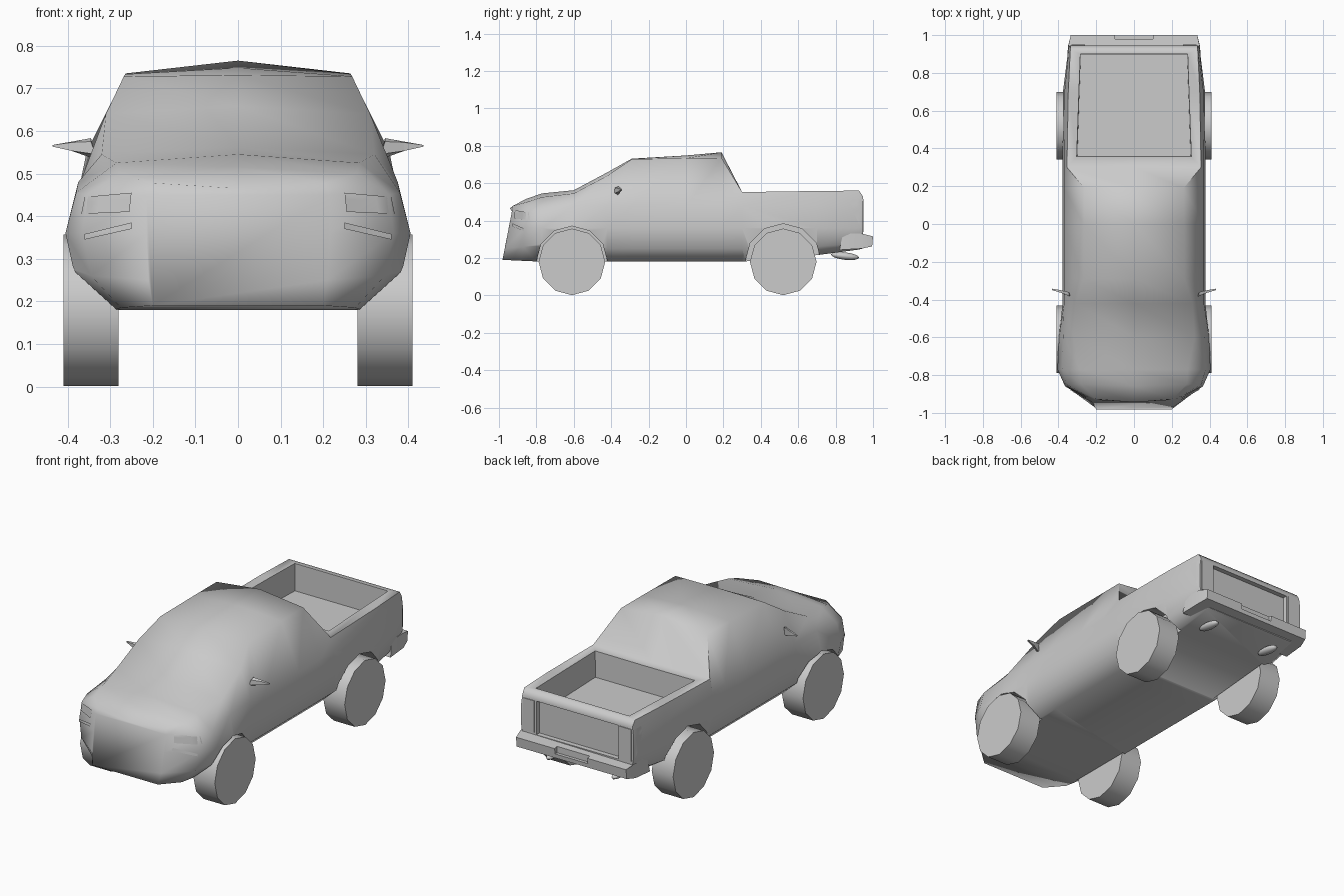
import bpy, bmesh, math
from mathutils import Vector
from mathutils.bvhtree import BVHTree

if "Cube" in bpy.data.objects:
    bpy.data.objects.remove(bpy.data.objects["Cube"])

grey = bpy.data.materials.new("plain_grey")
grey.use_nodes = True
GREY = (0.6, 0.6, 0.6, 1)
grey.diffuse_color = GREY
grey.node_tree.nodes["Principled BSDF"].inputs["Base Color"].default_value = GREY


def add_object(name, bm):
    bmesh.ops.recalc_face_normals(bm, faces=bm.faces)
    mesh = bpy.data.meshes.new(name)
    bm.to_mesh(mesh)
    bm.free()
    mesh.materials.append(grey)
    obj = bpy.data.objects.new(name, mesh)
    bpy.context.collection.objects.link(obj)
    return obj


def select(obj):
    bpy.ops.object.select_all(action="DESELECT")
    obj.select_set(True)
    bpy.context.view_layer.objects.active = obj


def smooth(obj, angle):
    select(obj)
    bpy.ops.object.shade_smooth_by_angle(angle=math.radians(angle))


def loft(name, rings):
    """Skin closed rings of points and cap both ends."""
    bm = bmesh.new()
    rows = [[bm.verts.new(p) for p in ring] for ring in rings]
    n = len(rows[0])
    for a, b in zip(rows, rows[1:]):
        for i in range(n):
            bm.faces.new((a[i], a[(i + 1) % n], b[(i + 1) % n], b[i]))
    bm.faces.new(rows[0])
    bm.faces.new(rows[-1])
    return add_object(name, bm)


def rect(x, y, z0, z1, cx=0):
    return [(cx - x, y, z0), (cx + x, y, z0), (cx + x, y, z1), (cx - x, y, z1)]


def disc(name, x0, x1, y, z, radius, sides=12):
    """Upright cylinder with its axis along x."""
    turn = [2 * math.pi * i / sides for i in range(sides)]
    return loft(name, [[(x, y + radius * math.cos(t), z + radius * math.sin(t))
                        for t in turn] for x in (x0, x1)])


def carve(obj, cutter):
    mod = obj.modifiers.new("cut", "BOOLEAN")
    mod.operation = "DIFFERENCE"
    mod.solver = "EXACT"
    mod.object = cutter
    select(obj)
    bpy.ops.object.modifier_apply(modifier=mod.name)
    bpy.data.objects.remove(cutter)


# Body: half sections of sill, lower side, waist, shoulder, roof edge, crown
SIDE = [(.29, .18), (.365, .25), (.378, .36), (.37, .48)]
TAIL = [(.27, .25), (.33, .28), (.342, .36), (.342, .48), (.335, .53), (0, .53)]
stations = [
    (-.995, [(.2, .19), (.21, .25), (.215, .36), (.215, .45), (.205, .478), (0, .465)]),
    (-.89, [(.275, .185), (.345, .26), (.365, .36), (.355, .45), (.28, .5), (0, .515)]),
    (-.77, [(.29, .18), (.385, .27), (.405, .36), (.38, .455), (.285, .525), (0, .545)]),
    (-.6, [(.29, .18), (.38, .26), (.398, .36), (.375, .48), (.32, .545), (0, .562)]),
    (-.42, SIDE + [(.31, .64), (0, .658)]),
    (-.29, SIDE + [(.268, .728), (0, .731)]),
    (.0, SIDE + [(.265, .733), (0, .748)]),
    (.19, SIDE + [(.263, .735), (0, .765)]),
    (.3, SIDE + [(.355, .552), (0, .55)]),
    (.7, [(.29, .215), (.36, .26), (.376, .36), (.368, .48), (.348, .558), (0, .558)]),
    (.925, [(.28, .245), (.336, .28), (.348, .36), (.345, .48), (.337, .56), (0, .56)]),
    (.945, TAIL)]
rings = []
for y, half in stations:
    # The nose leans back towards its top edge and bows forward in the middle
    front = max(0, (-.77 - y) / .225)
    left = [(x, y + front * (.19 * (z - .19) + .07 * x), z) for x, z in half]
    right = [(-x, yy, z) for x, yy, z in reversed(left[:-1])]
    rings.append(left + right)
body = loft("body", rings)
bm = bmesh.new()
bm.from_mesh(body.data)
shell = BVHTree.FromBMesh(bm)
bm.free()

# Load bed, tailgate recess and wheel arches
carve(body, loft("bed_cutter", [
    [(-.3, .36, .41), (.3, .36, .41), (.282, .898, .41), (-.282, .898, .41)],
    [(-.305, .355, .62), (.305, .355, .62), (.285, .9, .62), (-.285, .9, .62)]]))
carve(body, loft("tailgate_cutter", [rect(.25, .918, .33, .515), rect(.25, 1, .33, .515)]))
WHEELS = [("front", -.61, .19), ("rear", .52, .203)]
SIDES = [("left", 1), ("right", -1)]
for end, y, arch in WHEELS:
    for side, s in SIDES:
        carve(body, disc("arch_cutter", s * .275, s * .5, y, .18, arch))
smooth(body, 72)

# Wheels
for end, y, arch in WHEELS:
    for side, s in SIDES:
        smooth(disc(f"{end}_{side}_wheel", s * .28, s * .41, y, .179, .178), 40)

# Rear bumper with a stepped plate pocket in the middle
bumper = loft("rear_bumper", [
    [(-.355, .82, .243), (.355, .82, .243), (.35, .94, .25), (.335, .995, .262),
     (-.335, .995, .262), (-.35, .94, .25)],
    [(-.35, .84, .33), (.35, .84, .33), (.348, .94, .33), (.335, 1, .315),
     (-.335, 1, .315), (-.348, .94, .33)]])
carve(bumper, loft("plate_cutter", [rect(.1, .98, .285, .4), rect(.1, 1.1, .285, .4)]))
smooth(bumper, 30)


def draped_plate(name, corners, start, aim, lift):
    """Thin patch that follows the body surface."""
    bm = bmesh.new()
    a, b, c, d = [Vector(p) for p in corners]
    n = 6
    grid = []
    for i in range(n + 1):
        row = []
        for j in range(n + 1):
            p = a.lerp(b, i / n).lerp(d.lerp(c, i / n), j / n)
            hit = shell.ray_cast(p + Vector(start), Vector(aim))[0]
            row.append(bm.verts.new(hit - Vector(aim) * lift))
        grid.append(row)
    for i in range(n):
        for j in range(n):
            bm.faces.new((grid[i][j], grid[i + 1][j], grid[i + 1][j + 1], grid[i][j + 1]))
    bmesh.ops.solidify(bm, geom=bm.faces[:], thickness=.004)
    smooth(add_object(name, bm), 30)


for side, s in SIDES:
    # Headlamp with a slim indicator strip below it
    draped_plate(f"{side}_headlamp", [(s * .255, 0, .41), (s * .368, 0, .405),
                 (s * .36, 0, .445), (s * .25, 0, .455)], (0, -2, 0), (0, 1, 0), .005)
    draped_plate(f"{side}_indicator", [(s * .25, 0, .37), (s * .36, 0, .345),
                 (s * .36, 0, .358), (s * .25, 0, .385)], (0, -2, 0), (0, 1, 0), .005)
    # Tail lamp wrapping the rear corner
    draped_plate(f"{side}_tail_lamp", [(0, .88, .48), (0, .935, .36),
                 (0, .935, .515), (0, .885, .515)], (s * 2, 0, 0), (-s, 0, 0), .003)
    loft(f"{side}_tail_lamp_back", [rect(.035, .94, .34, .515, s * .295),
                                    rect(.035, .949, .34, .515, s * .295)])
    # Door mirror, a thin wedge tapering outwards
    loft(f"{side}_mirror", [
        [(s * .335, -.385, .545), (s * .345, -.365, .537), (s * .345, -.36, .583),
         (s * .345, -.38, .575)],
        [(s * .39, -.363, .553), (s * .39, -.35, .553), (s * .39, -.35, .575),
         (s * .39, -.363, .573)],
        [(s * .435, -.35, .563), (s * .435, -.342, .563), (s * .435, -.342, .567),
         (s * .435, -.35, .567)]])
    # Exhaust tip
    bm = bmesh.new()
    bmesh.ops.create_uvsphere(bm, u_segments=12, v_segments=8, radius=1)
    for v in bm.verts:
        v.co = (s * .2 + v.co.x * .025, .85 + v.co.y * .075, .21 + v.co.z * .02 - v.co.y * .008)
    smooth(add_object(f"{side}_exhaust", bm), 60)
